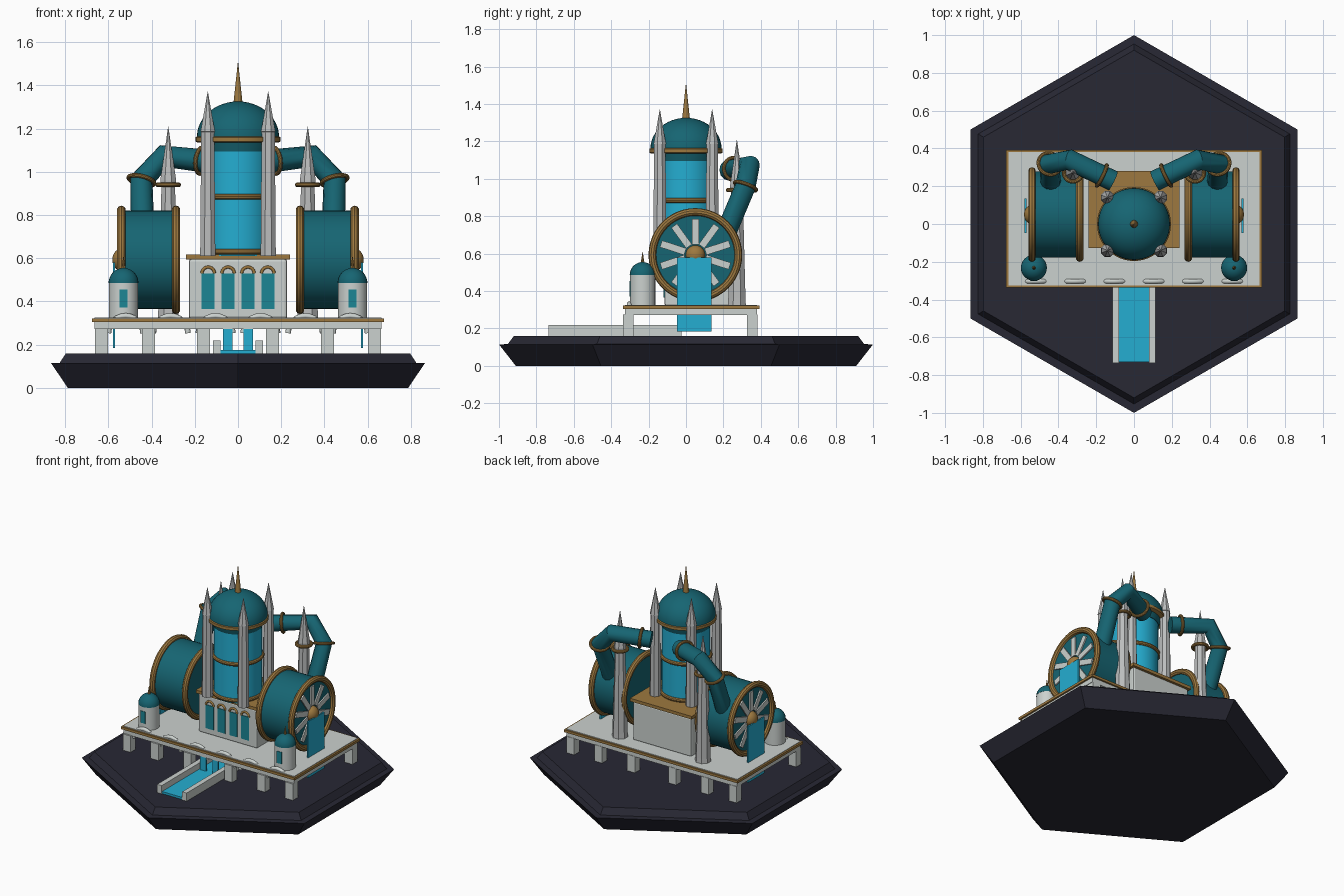
import bpy, math
from math import pi, sin, cos
from mathutils import Vector

if "Cube" in bpy.data.objects:
    bpy.data.objects.remove(bpy.data.objects["Cube"])


def material(name, r, g, b):
    m = bpy.data.materials.new(name)
    m.diffuse_color = (r, g, b, 1)
    m.use_nodes = True
    m.node_tree.nodes["Principled BSDF"].inputs["Base Color"].default_value = m.diffuse_color
    return m


DARK = material("dark_slate", 0.021, 0.021, 0.034)
STONE = material("pale_stone", 0.60, 0.64, 0.62)
SPIRE = material("spire_grey", 0.50, 0.51, 0.51)
GOLD = material("aged_gold", 0.34, 0.19, 0.05)
TEAL = material("deep_teal", 0.008, 0.13, 0.17)
WATER = material("bright_water", 0.018, 0.42, 0.64)
GLASS = material("window_teal", 0.012, 0.24, 0.30)


def finish(name, mat, smooth=False):
    o = bpy.context.object
    o.name = name
    o.data.materials.append(mat)
    if smooth:
        bpy.ops.object.shade_smooth_by_angle(angle=math.radians(35))
    return o


def box(name, mat, x, y, z, bevel=0):
    """Box from (min, max) pairs."""
    bpy.ops.mesh.primitive_cube_add(size=1, location=[sum(p) / 2 for p in (x, y, z)])
    o = finish(name, mat)
    o.scale = [p[1] - p[0] for p in (x, y, z)]
    bpy.ops.object.transform_apply(location=False, rotation=False, scale=True)
    if bevel:
        m = o.modifiers.new("bevel", 'BEVEL')
        m.width, m.segments = bevel, 2
    return o


def lathe(name, mat, profile, loc=(0, 0, 0), sides=48, rot=(0, 0, 0), smooth=True, turn=0):
    """Solid of revolution about local z from (radius, z) points."""
    verts, faces = [], []
    n = len(profile)
    for i in range(sides):
        a = 2 * pi * i / sides + turn
        verts += [(r * cos(a), r * sin(a), z) for r, z in profile]
    for i in range(sides):
        j = (i + 1) % sides
        faces += [(i * n + k, j * n + k, j * n + k + 1, i * n + k + 1) for k in range(n - 1)]
    faces.append([i * n for i in reversed(range(sides))])
    faces.append([i * n + n - 1 for i in range(sides)])
    me = bpy.data.meshes.new(name)
    me.from_pydata(verts, [], faces)
    o = bpy.data.objects.new(name, me)
    bpy.context.collection.objects.link(o)
    bpy.ops.object.select_all(action='DESELECT')
    bpy.context.view_layer.objects.active = o
    o.select_set(True)
    o.location, o.rotation_euler = loc, rot
    return finish(name, mat, smooth)


def dome(name, mat, r, h, loc, sides=48, rot=(0, 0, 0)):
    pts = [(max(r * cos(t * pi / 24), 0.0005), h * sin(t * pi / 24)) for t in range(13)]
    return lathe(name, mat, pts, loc, sides, rot)


def torus(name, mat, R, r, loc, rot=(0, 0, 0), seg=48):
    bpy.ops.mesh.primitive_torus_add(major_radius=R, minor_radius=r, major_segments=seg,
                                     minor_segments=10, location=loc, rotation=rot)
    return finish(name, mat, True)


def tube(name, mat, pts, r):
    """Mitred pipe along a few points."""
    cu = bpy.data.curves.new(name, 'CURVE')
    cu.dimensions, cu.bevel_depth, cu.bevel_resolution, cu.use_fill_caps = '3D', r, 4, True
    sp = cu.splines.new('POLY')
    sp.points.add(len(pts) - 1)
    for p, co in zip(sp.points, pts):
        p.co = (*co, 1)
    o = bpy.data.objects.new(name, cu)
    bpy.context.collection.objects.link(o)
    bpy.ops.object.select_all(action='DESELECT')
    bpy.context.view_layer.objects.active = o
    o.select_set(True)
    bpy.ops.object.convert(target='MESH')
    return finish(name, mat, True)


def arch(name, mat, R, r, loc):
    pts = [(loc[0] + R * cos(t * pi / 12), loc[1], loc[2] + R * sin(t * pi / 12)) for t in range(13)]
    return tube(name, mat, pts, r)


# Hexagonal base in two steps
lathe("base", DARK, [(0.91, 0), (1.0, 0.115), (0.953, 0.116), (0.92, 0.16)],
      sides=6, smooth=False, turn=pi / 6)

# Raised deck with gold edge, legs and edge arches
box("deck_slab", STONE, (-0.665, 0.665), (-0.325, 0.38), (0.272, 0.326))
box("deck_edge", GOLD, (-0.677, 0.677), (-0.337, 0.392), (0.305, 0.322))
for x in (-0.632, -0.415, -0.16, 0.16, 0.415, 0.632):
    for y in (-0.308, 0.355):
        box("deck_leg", STONE, (x - 0.03, x + 0.03), (y - 0.028, y + 0.028), (0.155, 0.275))
for i in range(6):
    arch("deck_arch", STONE, 0.08, 0.013, (-0.52 + 0.208 * i, -0.303, 0.253))

# Water channel and front curtains
box("channel_water", WATER, (-0.083, 0.083), (-0.73, -0.03), (0.155, 0.175))
for s in (-1, 1):
    box("channel_wall", STONE, sorted((s * 0.08, s * 0.115)), (-0.735, -0.025), (0.155, 0.218))
    box("front_curtain", WATER, sorted((s * 0.025, s * 0.07)), (-0.32, -0.31), (0.17, 0.275))

# Central hall with arched windows
box("hall", STONE, (-0.228, 0.228), (-0.115, 0.268), (0.32, 0.597), 0.012)
box("hall_roof", GOLD, (-0.24, 0.24), (-0.127, 0.28), (0.595, 0.617))
for x in (-0.138, -0.046, 0.046, 0.138):
    box("hall_window", GLASS, (x - 0.03, x + 0.03), (-0.12, -0.112), (0.365, 0.53))
    arch("window_arch", GOLD, 0.029, 0.007, (x, -0.117, 0.53))

# Central water tower, rings, dome and finial
lathe("tower_tank", WATER, [(0.155, 0.61), (0.155, 1.15)])
for z in (0.63, 0.885):
    torus("tower_ring", GOLD, 0.155, 0.014, (0, 0, z))
lathe("tower_collar", TEAL, [(0.158, 1.095), (0.17, 1.14)])
lathe("dome_ring", GOLD, [(0.185, 1.135), (0.196, 1.14), (0.196, 1.16), (0.185, 1.167)])
dome("tower_dome", TEAL, 0.19, 0.163, (0, 0, 1.163))
lathe("tower_finial", GOLD, [(0.023, 1.30), (0.0005, 1.51)], sides=12, smooth=False)

# Four corner pillars with spires
for sx in (-1, 1):
    for sy in (-1, 1):
        lathe("tower_pillar", SPIRE, [(0.038, 0.61), (0.033, 1.185), (0.036, 1.186), (0.0005, 1.372)],
              (sx * 0.14, sy * 0.14, 0), 8, smooth=False, turn=pi / 8)

# Everything paired left and right
for s in (-1, 1):
    axis = (0, s * pi / 2, 0)
    cy, cz = 0.05, 0.593

    # Drum with rims, vanes and hub
    lathe("drum", TEAL, [(0.228, 0.28), (0.228, 0.54)], (0, cy, cz), 48, axis)
    for x in (0.287, 0.54):
        torus("drum_rim", GOLD, 0.23, 0.0205, (s * x, cy, cz), axis)
    for i in range(10):
        a = pi / 2 + i * 2 * pi / 10
        o = box("drum_vane", STONE, (-0.005, 0.005), (-0.068, 0.068), (-0.019, 0.019))
        o.location = (s * 0.544, cy + 0.125 * cos(a), cz + 0.125 * sin(a))
        o.rotation_euler = (a, 0, 0)
    dome("drum_hub", GOLD, 0.052, 0.045, (s * 0.537, cy, cz), 24, axis)
    box("side_waterfall", WATER, sorted((s * 0.569, s * 0.579)), (-0.047, 0.135), (0.185, 0.58))

    # Rear side tower with collar and spire
    p = (s * 0.323, 0.272, 0)
    lathe("side_tower", SPIRE, [(0.052, 0.32), (0.05, 0.36), (0.034, 0.935), (0.04, 0.945),
                                (0.04, 0.96), (0.0005, 1.21)], p, 8, smooth=False, turn=pi / 8)
    torus("side_tower_collar", GOLD, 0.048, 0.011, (p[0], p[1], 0.94), seg=24)

    # Bent pipe from drum to tower, with gold rings
    path = [Vector((s * x, y, z)) for x, y, z in
            ((0.44, 0.2, 0.68), (0.447, 0.318, 0.96), (0.342, 0.34, 1.072), (0.11, 0.228, 1.045))]
    tube("pipe", TEAL, path, 0.055)
    for c, d in ((path[1], path[2] - path[0]), (path[2].lerp(path[3], 0.74), path[3] - path[2])):
        torus("pipe_ring", GOLD, 0.061, 0.01, c, d.to_track_quat('Z', 'Y').to_euler(), 32)

    # Small front corner turret
    t = (s * 0.53, -0.232, 0)
    lathe("turret", STONE, [(0.068, 0.32), (0.068, 0.487)], t, 24)
    dome("turret_dome", TEAL, 0.069, 0.07, (t[0], t[1], 0.485), 24)
    lathe("turret_finial", GOLD, [(0.011, 0.545), (0.0005, 0.61)], t, 8, smooth=False)
    box("turret_window", GLASS, (t[0] - 0.019, t[0] + 0.019), (t[1] - 0.0705, t[1] - 0.062), (0.372, 0.455))
